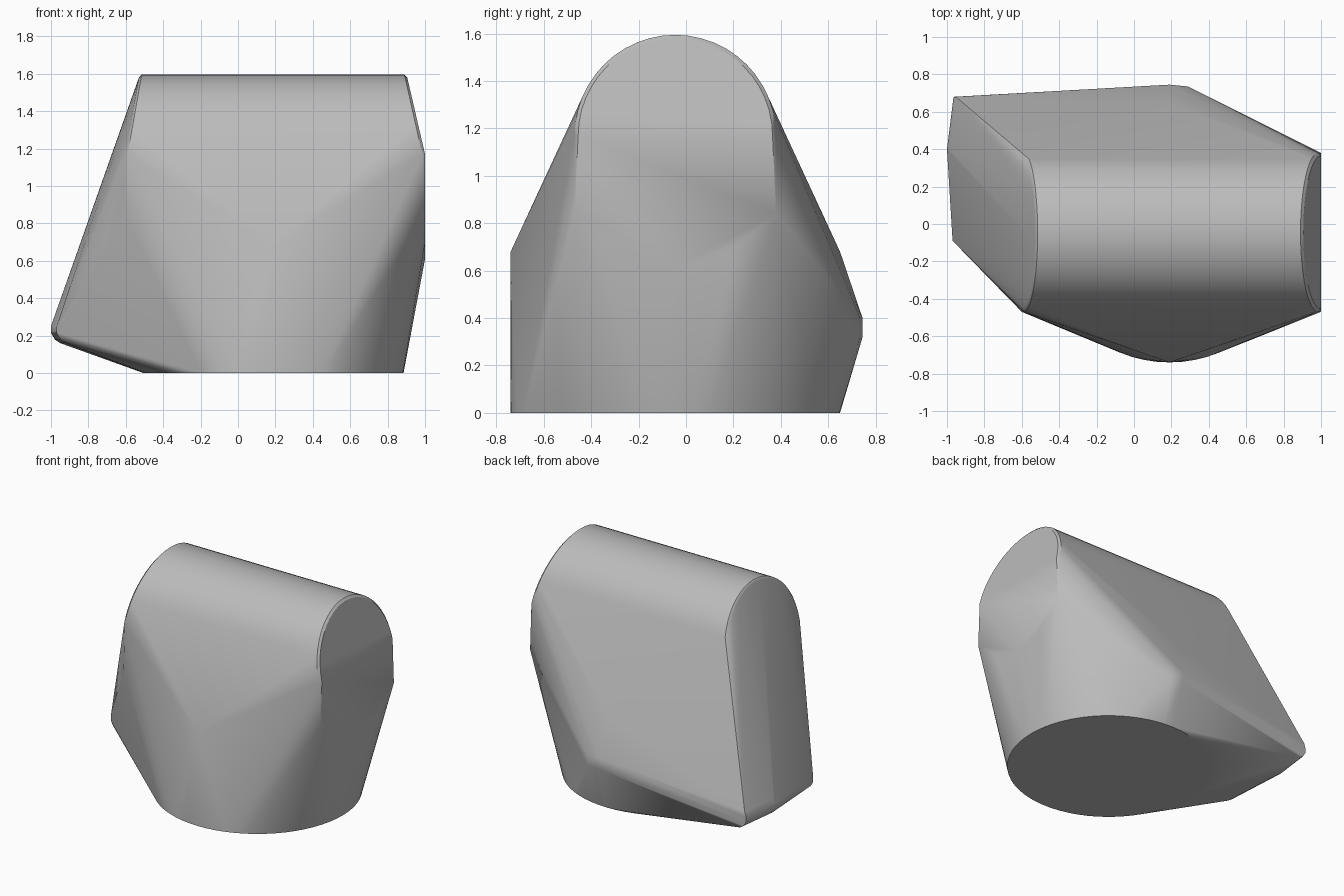
import bpy, bmesh, math

cube = bpy.data.objects.get("Cube")
if cube:
    bpy.data.objects.remove(cube, do_unlink=True)

CY = -0.045          # centre line of arch and base
R = 0.425            # arch radius
AXIS_Z = 1.17        # arch axis height


def arch(end_x, top_x, inset, direction, steps=24):
    """Upright half-round end of the body, leaning inward towards its top."""
    pts = []
    r = R - inset
    for i in range(steps + 1):
        a = math.pi * i / steps
        lean = math.sin(a)
        x = end_x + (top_x - end_x) * lean - direction * (R - inset - r)
        pts.append((x, CY + r * math.cos(a), AXIS_Z + r * lean))
    return pts


points = []

# Round base
for i in range(64):
    a = math.tau * i / 64
    points.append((0.19 + 0.695 * math.cos(a), CY + 0.695 * math.sin(a), 0))

# Rounded arches at both ends, each with a narrow softened rim
points += arch(0.985, 0.89, 0, 1) + arch(1.0, 0.905, 0.015, 1)
points += arch(-0.59, -0.515, 0, -1) + arch(-0.605, -0.53, 0.015, -1)

# Lower corners of the end walls and curved foot of the left wall
for side in (-1, 1):
    points.append((1.0, CY + side * R, 0.84))
    points.append((-0.6, CY + side * R, 0.84))
    points.append((1.0, CY + side * 0.25, 0.70))
points.append((1.0, CY, 0.61))

# Front and back shoulders, and the short back ridge
points += [(0.19, -0.74, 0.68), (0.19, 0.65, 0.68)]
points += [(0.19, 0.745, 0.40), (0.19, 0.745, 0.32),
           (0.29, 0.735, 0.40), (0.29, 0.735, 0.32)]

# Softened low lip on the right
for x, y in ((-0.97, -0.09), (-1.0, 0.4), (-0.965, 0.68)):
    points += [(x + 0.012, y, 0.285), (x, y, 0.25),
               (x, y, 0.215), (x + 0.02, y, 0.18), (x + 0.05, y, 0.16)]

# Skin stretched over all the guide points
bm = bmesh.new()
for p in points:
    bm.verts.new(p)
bmesh.ops.remove_doubles(bm, verts=bm.verts, dist=0.0005)
bmesh.ops.convex_hull(bm, input=bm.verts)
bmesh.ops.delete(bm, geom=[v for v in bm.verts if not v.link_faces], context='VERTS')
bmesh.ops.dissolve_limit(bm, angle_limit=math.radians(0.5),
                         verts=bm.verts, edges=bm.edges)
bmesh.ops.recalc_face_normals(bm, faces=bm.faces)
mesh = bpy.data.meshes.new("hull_body")
bm.to_mesh(mesh)
bm.free()

body = bpy.data.objects.new("hull_body", mesh)
bpy.context.collection.objects.link(body)

# Plain grey
grey = bpy.data.materials.new("light_grey")
grey.use_nodes = True
color = (0.5, 0.5, 0.5, 1)
grey.diffuse_color = color
grey.node_tree.nodes["Principled BSDF"].inputs["Base Color"].default_value = color
mesh.materials.append(grey)

# Smooth shading with crisp wall edges
bpy.ops.object.select_all(action='DESELECT')
body.select_set(True)
bpy.context.view_layer.objects.active = body
bpy.ops.object.shade_smooth_by_angle(angle=math.radians(28))
weighted = body.modifiers.new("even_shading", 'WEIGHTED_NORMAL')
weighted.keep_sharp = True
